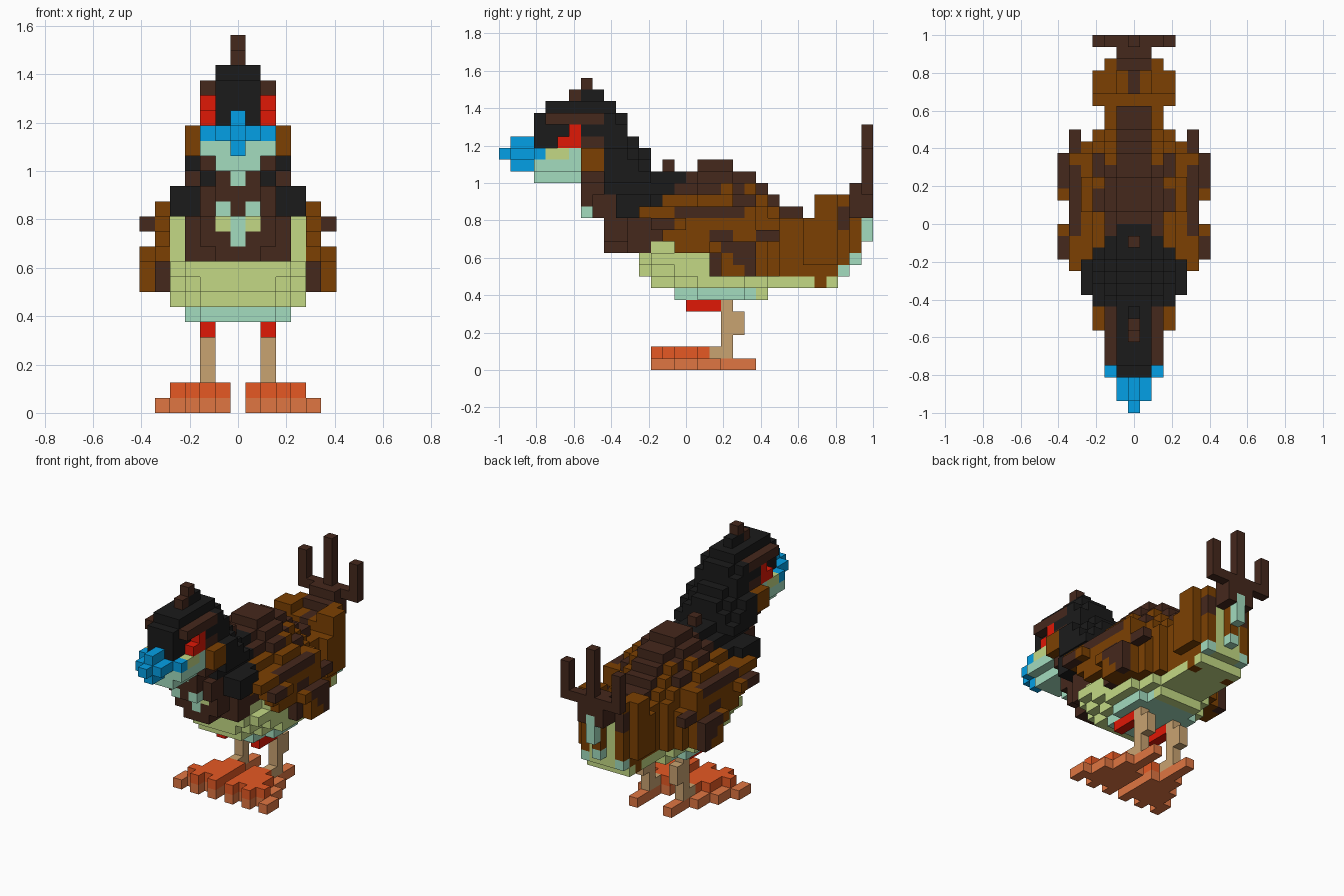
import bpy
import bmesh

if "Cube" in bpy.data.objects:
    bpy.data.objects.remove(bpy.data.objects["Cube"], do_unlink=True)

CELL = 1 / 16  # edge length of one block

# Colours as sRGB hex, converted to linear values
COLOURS = {
    "dark_brown": "45281C", "umber": "7C4002", "charcoal": "1B1B1B", "blue": "04A0E6",
    "red": "E01806", "pale_teal": "A3DCBF", "pale_green": "C4D985", "tan": "C9A371",
    "orange": "E65924", "light_orange": "E07642",
}


def linear(code):
    values = [c / 255 for c in bytes.fromhex(code)]
    return [c / 12.92 if c < 0.04 else ((c + 0.055) / 1.055) ** 2.4 for c in values] + [1]


materials = []
for colour_name, code in COLOURS.items():
    material = bpy.data.materials.new(colour_name)
    material.use_nodes = True
    material.diffuse_color = linear(code)
    shader = material.node_tree.nodes["Principled BSDF"]
    shader.inputs["Base Color"].default_value = linear(code)
    shader.inputs["Roughness"].default_value = 0.9
    materials.append(material)
slots = {colour_name: n for n, colour_name in enumerate(COLOURS)}

blocks = {}  # (x, y, z) -> [part, colour]


def span(limits):
    if isinstance(limits, int):
        limits = (limits, limits)
    return range(limits[0], limits[1] + 1)


def fill(part, colour, x, y, z):
    """Add a mirrored box of blocks; x counts outwards from the middle."""
    for i in span(x):
        for j in span(y):
            for k in span(z):
                for side in (i, -i):
                    blocks[side, j, k] = [part, colour]


def paint(colour, x, y, z):
    """Recolour the blocks already standing in a mirrored box."""
    for (i, j, k), block in blocks.items():
        if abs(i) in span(x) and j in span(y) and k in span(z):
            block[1] = colour


# Body: rounded section following a (start, bottom, top) side profile
profile = [(12, 8, 16), (13, 7, 16), (15, 6, 16), (17, 6, 17), (20, 6, 16),
           (22, 6, 15), (23, 7, 14), (24, 7, 13), (26, 7, 12)]
for n, (start, bottom, top) in enumerate(profile):
    stop = profile[n + 1][0] if n + 1 < len(profile) else start + 1
    for j in range(start, stop):
        widest = 4 if j < 22 else 3 if j < 24 else 2
        keel = 3 if j in span((17, 20)) else 2
        for k in range(bottom, top + 1):
            limit = 3 if j < 15 and k > 9 else widest
            fill("body", "umber", (0, min(limit, top + 1 - k, k - bottom + keel)), j, k)
fill("body", "dark_brown", 0, 14, 17)
paint("dark_brown", (0, 4), (12, 23), (16, 17))
paint("dark_brown", (0, 3), (15, 18), 15)
paint("dark_brown", (0, 1), (19, 25), (13, 15))
paint("dark_brown", 2, (19, 20), 15)
paint("dark_brown", 3, (20, 21), 14)
paint("dark_brown", 2, 25, 13)
paint("dark_brown", (0, 3), (12, 14), 11)
paint("dark_brown", (0, 3), 12, 12)
paint("pale_green", (0, 4), (12, 26), (6, 7))
paint("pale_green", (0, 4), (12, 17), (8, 9))
paint("pale_green", (0, 3), (13, 14), 10)
paint("pale_green", 4, 15, (10, 12))
paint("pale_teal", (0, 3), (15, 21), 6)

# Breast: rounded in plan
for j, half in zip(range(9, 13), (2, 2, 3, 3)):
    fill("breast", "dark_brown", (0, half), j, (11, 12))
    fill("breast", "dark_brown", (0, half - 1 if j < 11 else half), j, 10)
    fill("breast", "dark_brown", (0, 2), j, (13, 14))
fill("breast", "dark_brown", (0, 1), (7, 8), (13, 19))
fill("breast", "dark_brown", 2, 8, (13, 14))
fill("breast", "dark_brown", 2, (7, 8), (16, 19))
paint("pale_teal", 1, 7, 13)
paint("pale_teal", 0, 7, 15)
paint("pale_teal", 0, 9, (11, 12))
paint("pale_green", 1, 9, 12)

# Neck: stepped slope down the nape, rounded off and flaring at the shoulders
for j, top in zip(range(9, 15), (22, 21, 19, 18, 16, 16)):
    for k in range(15, top + 1):
        cap = 3 if k in span((16, 18)) else 2
        fill("neck", "charcoal", (0, min(cap, top + 1 - k)), j, k)
fill("neck", "charcoal", (3, 4), (10, 11), (13, 14))
fill("neck", "charcoal", (3, 4), 12, 14)
fill("neck", "charcoal", 3, 13, 14)
fill("neck", "charcoal", (0, 1), 15, 16)

# Head, brows, cheeks and crest
fill("head", "charcoal", (0, 1), (3, 8), (18, 21))
fill("head", "charcoal", (0, 1), (4, 8), 22)
fill("head", "charcoal", 2, (7, 8), 20)
fill("throat", "pale_teal", (0, 2), (3, 6), 17)
fill("throat", "pale_teal", (0, 1), (3, 6), 16)
fill("cheek", "pale_green", 2, (4, 5), 18)
fill("cheek", "pale_teal", 2, 6, 18)
fill("cheek", "umber", 3, (7, 8), (17, 18))
fill("brow", "dark_brown", 2, (4, 8), 21)
fill("eye_patch", "red", 2, (5, 6), 19)
fill("eye_patch", "red", 2, 6, 20)
fill("crest", "charcoal", 0, (7, 8), 23)
fill("crest", "dark_brown", 0, 6, 23)
fill("crest", "dark_brown", 0, 7, 24)

# Beak
fill("beak", "blue", 0, 0, 18)
fill("beak", "blue", 0, (1, 2), (17, 19))
fill("beak", "blue", 1, (1, 2), 18)
fill("beak", "blue", (0, 2), 3, 18)

# Wings: slanting leading edge, ragged outer feathers and dark barring
fill("wing", "umber", 4, (13, 20), 13)
for k in range(10, 14):
    fill("wing", "umber", 5, (25 - k, 21), k)
fill("wing", "umber", 4, (18, 22), (8, 11))
fill("wing", "umber", 5, (18, 21), (8, 9))
fill("wing", "dark_brown", 5, (22, 23), 11)
fill("wing", "dark_brown", 6, (13, 14), 12)
fill("wing", "umber", 6, 15, 12)
fill("wing", "umber", 6, (18, 21), 10)
fill("wing", "umber", 6, (19, 21), (8, 9))
paint("dark_brown", 5, (15, 20), 13)
paint("dark_brown", 5, (18, 19), 11)
paint("dark_brown", 6, (19, 21), 10)
paint("dark_brown", 5, 18, (8, 10))
paint("dark_brown", 6, (20, 21), 9)
paint("dark_brown", 6, 21, 8)

# Tail: cupped fan rising to the back, pale underneath
fill("tail", "umber", (0, 2), (26, 28), 8)
fill("tail", "umber", (0, 3), (26, 28), (9, 12))
fill("tail", "umber", (1, 3), (27, 28), 13)
fill("tail", "umber", (2, 3), (27, 28), 14)
fill("tail", "umber", (0, 2), 29, (8, 14))
fill("tail", "umber", 0, 30, (9, 13))
fill("tail", "pale_green", (0, 2), (27, 28), 7)
paint("umber", 2, 27, 7)
paint("pale_green", (0, 1), 29, (8, 12))
paint("pale_teal", 2, 29, 8)
paint("pale_teal", 0, 30, 9)
fill("tail", "dark_brown", 0, (27, 28), 13)
paint("dark_brown", (0, 1), (29, 30), (13, 14))
paint("dark_brown", 2, 29, (12, 13))
fill("tail_plumes", "dark_brown", (0, 1), 30, (13, 15))
fill("tail_plumes", "dark_brown", (0, 1), 31, (13, 15))
fill("tail_plumes", "pale_teal", 0, 31, (11, 13))
fill("tail_plumes", "dark_brown", 0, 31, (14, 20))
fill("tail_plumes", "dark_brown", (2, 3), 31, 15)
fill("tail_plumes", "dark_brown", 3, 31, (16, 18))

# Legs
fill("thigh", "red", 2, (16, 18), 5)
fill("leg", "tan", 2, 19, (1, 5))
fill("leg", "tan", 2, 20, (3, 4))

# Feet: webs splaying forwards and outwards, with toe tips and a hind toe
for j in range(14, 20):
    inner = max(1, 2 - (20 - j) // 3)
    outer = 2 + (20 - j) // 2
    fill("foot", "light_orange", (inner, outer), j, 0)
    if j < 19:
        fill("foot", "orange", (inner, outer - 1), j, 1)
for toe in (1, 3):
    fill("foot", "light_orange", toe, 13, 0)
    fill("foot", "orange", toe, 13, 1)
fill("foot", "light_orange", 5, 13, 0)
fill("foot", "light_orange", 2, (20, 21), 0)
fill("leg", "tan", 2, 18, 1)


def build(part):
    """Make one object from the exposed block faces of a part."""
    bm = bmesh.new()
    corners = {}

    def corner(point):
        if point not in corners:
            i, j, k = point
            corners[point] = bm.verts.new(((i - 0.5) * CELL, j * CELL - 1, k * CELL))
        return corners[point]

    for cell, (owner, colour) in blocks.items():
        if owner != part:
            continue
        for axis in range(3):
            for step in (0, 1):
                neighbour = list(cell)
                neighbour[axis] += 2 * step - 1
                if tuple(neighbour) in blocks:
                    continue
                loop = []
                for u, v in ((0, 0), (1, 0), (1, 1), (0, 1)):
                    point = list(cell)
                    point[axis] += step
                    point[(axis + 1) % 3] += u
                    point[(axis + 2) % 3] += v
                    loop.append(corner(tuple(point)))
                face = bm.faces.new(loop if step else loop[::-1])
                face.material_index = slots[colour]
    mesh = bpy.data.meshes.new(part)
    for material in materials:
        mesh.materials.append(material)
    bm.to_mesh(mesh)
    bm.free()
    bpy.context.collection.objects.link(bpy.data.objects.new(part, mesh))


for part_name in sorted({block[0] for block in blocks.values()}):
    build(part_name)
